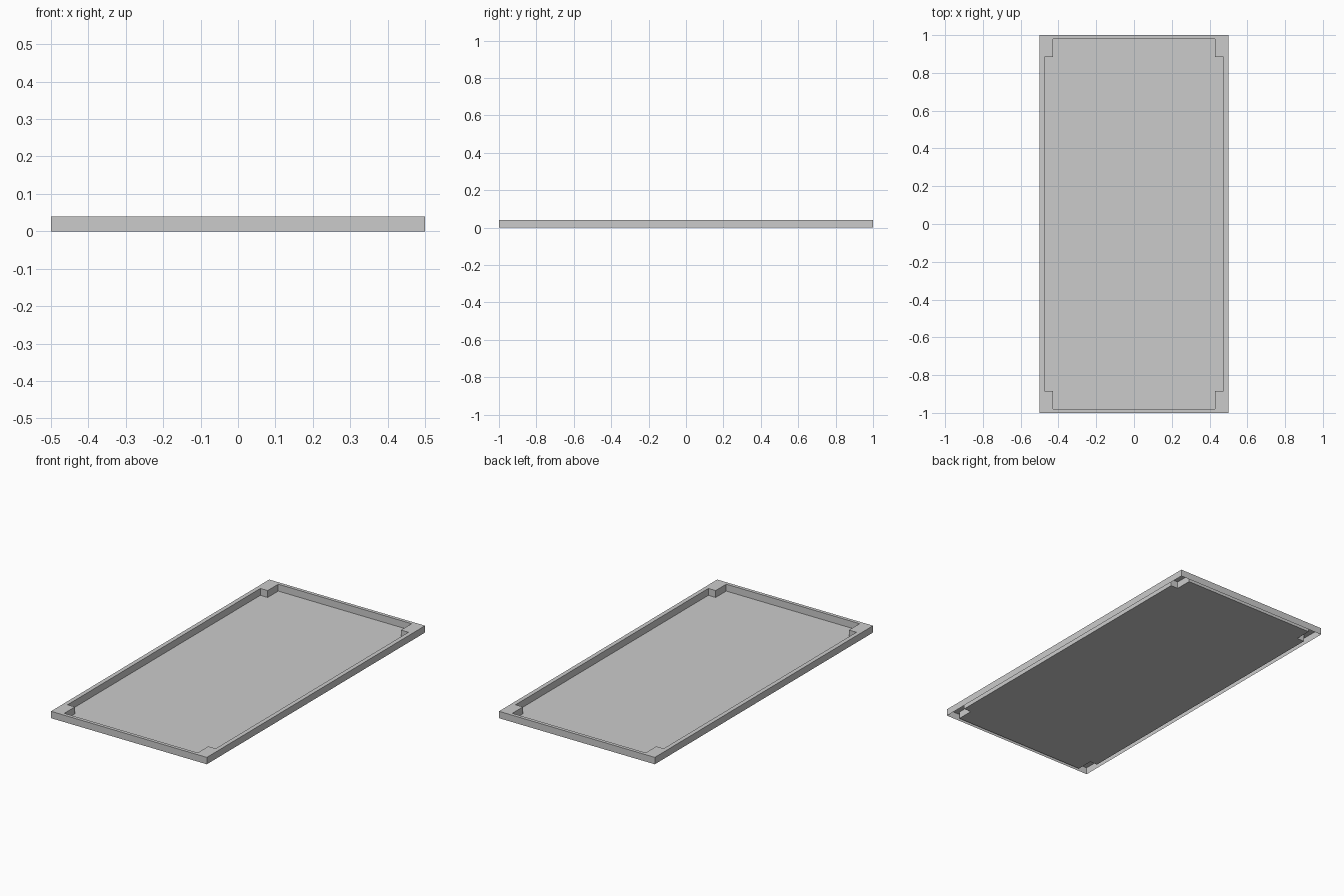
import bpy
import bmesh
from mathutils import Vector

cube = bpy.data.objects.get("Cube")
if cube:
    bpy.data.objects.remove(cube, do_unlink=True)

HEIGHT = 0.04
HALF_X, HALF_Y = 0.5, 1.0          # outer size
IN_X, IN_Y = 0.475, 0.98           # recess sides
NOTCH_X, NOTCH_Y = 0.428, 0.883    # corner block edges

grey = bpy.data.materials.new("plain grey")
grey.use_nodes = True
colour = (0.6, 0.6, 0.6, 1)
grey.diffuse_color = colour
grey.node_tree.nodes["Principled BSDF"].inputs["Base Color"].default_value = colour


def edge_loop(bm, points, z):
    verts = [bm.verts.new((x, y, z)) for x, y in points]
    return [bm.edges.new((v, verts[(i + 1) % len(verts)])) for i, v in enumerate(verts)]


def pull(bm, edges, dz):
    """Extrude a loop of edges vertically into walls."""
    new = bmesh.ops.extrude_edge_only(bm, edges=edges)["geom"]
    verts = [g for g in new if isinstance(g, bmesh.types.BMVert)]
    bmesh.ops.translate(bm, verts=verts, vec=(0, 0, dz))
    return [g for g in new if isinstance(g, bmesh.types.BMEdge)
            and all(v in verts for v in g.verts)]


# Outlines, one corner at a time, counter-clockwise
corners = [(1, 1), (-1, 1), (-1, -1), (1, -1)]
outer = [(sx * HALF_X, sy * HALF_Y) for sx, sy in corners]
recess = []
for sx, sy in corners:
    step = [(sx * IN_X, sy * NOTCH_Y), (sx * NOTCH_X, sy * NOTCH_Y),
            (sx * NOTCH_X, sy * IN_Y)]
    recess += step if sx * sy > 0 else step[::-1]

bm = bmesh.new()

# Sunken floor panel and the recess walls around it
floor_edges = edge_loop(bm, recess, 0)
floor = bm.faces.new([bm.verts[:][i] for i in range(len(recess))])
inner_top = pull(bm, floor_edges, HEIGHT)

# Flat rim with corner blocks, then the outer skirt, open underneath
outer_top = edge_loop(bm, outer, HEIGHT)
bmesh.ops.triangle_fill(bm, edges=inner_top + outer_top, use_beauty=True,
                        normal=Vector((0, 0, 1)))
pull(bm, outer_top, -HEIGHT)

# Panel, rim and skirt face outward and up
bmesh.ops.recalc_face_normals(bm, faces=bm.faces[:])
floor.normal_update()
if floor.normal.z < 0:
    bmesh.ops.reverse_faces(bm, faces=bm.faces[:])

mesh = bpy.data.meshes.new("shallow_tray")
bm.to_mesh(mesh)
bm.free()
mesh.materials.append(grey)
tray = bpy.data.objects.new("shallow_tray", mesh)
bpy.context.collection.objects.link(tray)
